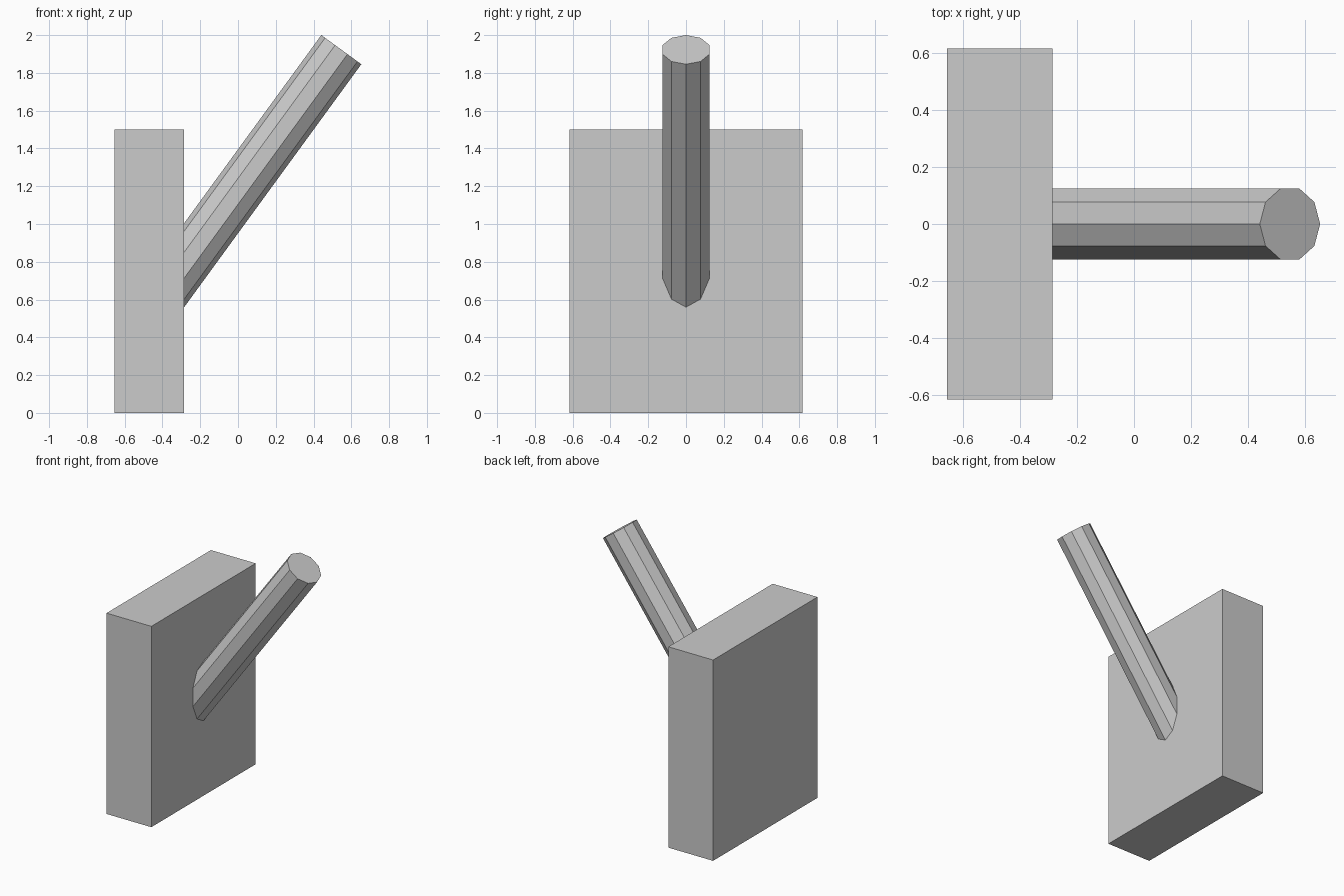
import bpy, bmesh, math
from mathutils import Matrix, Vector

if "Cube" in bpy.data.objects:
    bpy.data.objects.remove(bpy.data.objects["Cube"])


def add_object(name, bm):
    mesh = bpy.data.meshes.new(name)
    bm.to_mesh(mesh)
    bm.free()
    obj = bpy.data.objects.new(name, mesh)
    bpy.context.collection.objects.link(obj)
    return obj


# Upright slab
bm = bmesh.new()
bmesh.ops.create_cube(bm, size=1, matrix=Matrix.Translation((-0.47, 0, 0.75))
                      @ Matrix.Diagonal((0.37, 1.232, 1.5, 1)))
add_object("wall_block", bm)

# Ten-sided slanted rod, its lower end sunk into the slab
tilt = math.radians(36.1)
direction = Vector((math.sin(tilt), 0, math.cos(tilt)))
tip = Vector((0.547, 0, 1.923))
length = 1.69
bm = bmesh.new()
bmesh.ops.create_cone(bm, cap_ends=True, segments=10, radius1=0.131, radius2=0.131,
                      depth=length,
                      matrix=Matrix.Translation(tip - direction * length / 2)
                      @ Matrix.Rotation(tilt, 4, 'Y')
                      @ Matrix.Rotation(math.pi / 2, 4, 'Z'))
add_object("slanted_rod", bm)
